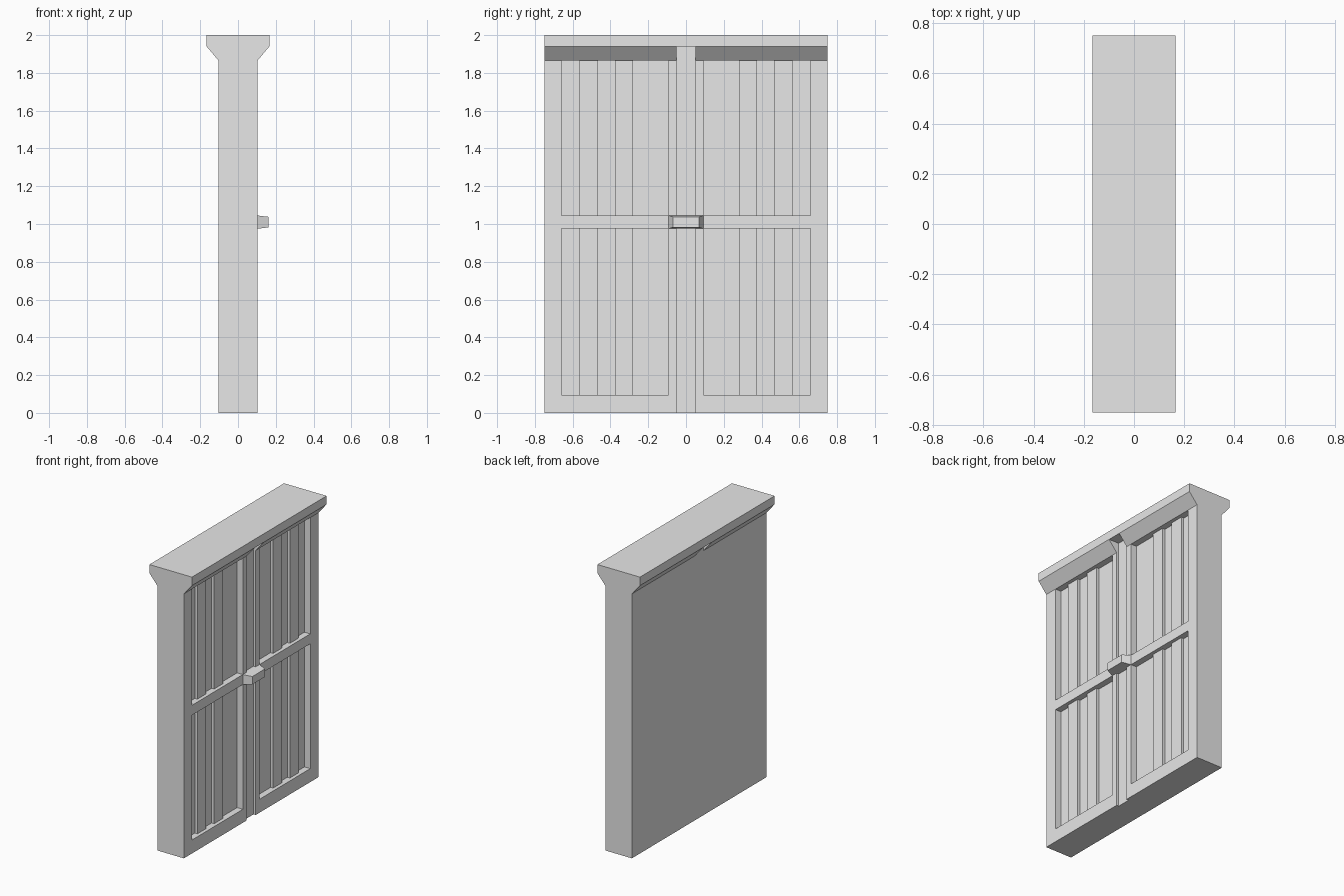
import bpy
import bmesh

cube = bpy.data.objects.get("Cube")
if cube:
    bpy.data.objects.remove(cube, do_unlink=True)

grey = bpy.data.materials.new("plain grey")
grey.use_nodes = True
colour = (0.8, 0.8, 0.8, 1)
grey.diffuse_color = colour
grey.node_tree.nodes["Principled BSDF"].inputs["Base Color"].default_value = colour


def finish(name, bm):
    bmesh.ops.recalc_face_normals(bm, faces=bm.faces)
    mesh = bpy.data.meshes.new(name)
    bm.to_mesh(mesh)
    bm.free()
    mesh.materials.append(grey)
    obj = bpy.data.objects.new(name, mesh)
    bpy.context.collection.objects.link(obj)
    return obj


def prism(name, profile, y0, y1):
    """Extrude an x-z profile along y."""
    bm = bmesh.new()
    face = bm.faces.new([bm.verts.new((x, y0, z)) for x, z in profile])
    new = bmesh.ops.extrude_face_region(bm, geom=[face])["geom"]
    verts = [v for v in new if isinstance(v, bmesh.types.BMVert)]
    bmesh.ops.translate(bm, verts=verts, vec=(0, y1 - y0, 0))
    return finish(name, bm)


def box(name, x0, x1, y0, y1, z0, z1):
    return prism(name, [(x0, z0), (x1, z0), (x1, z1), (x0, z1)], y0, y1)


FACE, PANEL, SLAT, GROOVE = 0.103, 0.058, 0.078, 0.086
HALF, CAP, TOP, SHOULDER = 0.75, 0.166, 1.865, 1.94
STILE, INNER, SEAM = 0.658, 0.093, 0.05
RAIL_LOW, RAIL_HIGH, SILL = 0.975, 1.045, 0.095

# Slab, central seam and top beam
box("door_slab", -FACE, PANEL, -HALF, HALF, 0, TOP)
box("centre_seam", PANEL, GROOVE, -SEAM, SEAM, 0, TOP)
box("seam_head", -FACE, GROOVE, -SEAM, SEAM, TOP, SHOULDER)
box("top_beam", -CAP, CAP, -HALF, HALF, SHOULDER, 2)

# Matching door leaves
for side, s in (("left", 1), ("right", -1)):
    def part(name, x0, x1, y0, y1, z0, z1):
        lo, hi = sorted((s * y0, s * y1))
        box(f"{side}_{name}", x0, x1, lo, hi, z0, z1)

    part("outer_stile", PANEL, FACE, STILE, HALF, 0, TOP)
    part("inner_stile", PANEL, FACE, SEAM, INNER, 0, TOP)
    part("bottom_rail", PANEL, FACE, INNER, STILE, 0, SILL)
    part("middle_rail", PANEL, FACE, INNER, STILE, RAIL_LOW, RAIL_HIGH)
    for level, z0, z1 in (("lower", SILL, RAIL_LOW), ("upper", RAIL_HIGH, TOP)):
        for i, y in enumerate((0.28, 0.467)):
            part(f"{level}_slat_{i + 1}", PANEL, SLAT, y, y + 0.097, z0, z1)

    # Sloped support under the beam
    lo, hi = sorted((s * SEAM, s * HALF))
    prism(f"{side}_corbel", [(-FACE, TOP), (FACE, TOP), (CAP, SHOULDER),
                             (-CAP, SHOULDER)], lo, hi)

# Tapered latch
bm = bmesh.new()
rings = []
for x, y, z0, z1 in ((GROOVE, INNER, RAIL_LOW, RAIL_HIGH),
                     (FACE, INNER, RAIL_LOW, RAIL_HIGH),
                     (0.161, 0.07, 0.982, 1.038)):
    rings.append([bm.verts.new((x, a, b)) for a, b in
                  ((-y, z0), (y, z0), (y, z1), (-y, z1))])
for a, b in zip(rings, rings[1:]):
    for i in range(4):
        j = (i + 1) % 4
        bm.faces.new((a[i], a[j], b[j], b[i]))
bm.faces.new(rings[0])
bm.faces.new(rings[-1])
finish("latch", bm)
